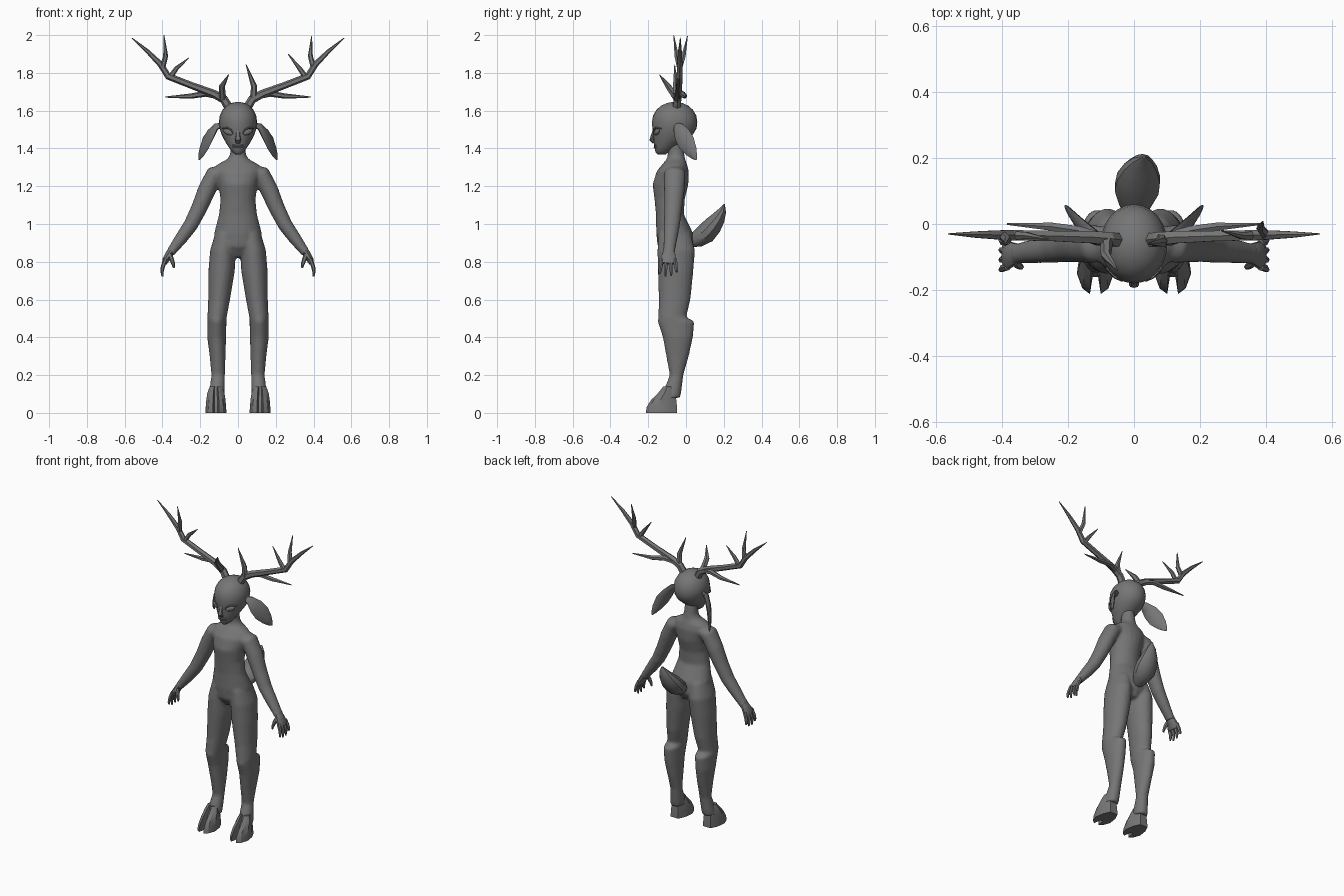
import bpy, bmesh, math
from mathutils import Vector, Matrix

grey = bpy.data.materials.new("warm_grey")
grey.diffuse_color = (0.18, 0.18, 0.18, 1)


def skin(bm, rings):
    """Join rings of points into a closed tube."""
    vs = [[bm.verts.new(p) for p in r] for r in rings]
    n = len(vs[0])
    for a, b in zip(vs, vs[1:]):
        for i in range(n):
            bm.faces.new((a[i], a[(i + 1) % n], b[(i + 1) % n], b[i]))
    bm.faces.new(vs[0][::-1])
    bm.faces.new(vs[-1])


def stack(bm, rows, sides=20):
    """Horizontal ellipses: z, x, y, half width, half depth."""
    skin(bm, [[(x + rx * math.cos(t), y + ry * math.sin(t), z)
               for t in [2 * math.pi * i / sides for i in range(sides)]]
              for z, x, y, rx, ry in rows])


def sweep(bm, rows, sides=10, axis=(0, 1, 0)):
    """Ellipses across a path: x, y, z, thickness radius, radius along axis."""
    pts = [Vector(r[:3]) for r in rows]
    rings = []
    for i, (p, r) in enumerate(zip(pts, rows)):
        t = (pts[min(i + 1, len(pts) - 1)] - pts[max(i - 1, 0)]).normalized()
        b = Vector(axis)
        b = (b - t * b.dot(t)).normalized()
        a = b.cross(t)
        rings.append([p + a * r[3] * math.cos(2 * math.pi * k / sides)
                      + b * r[4] * math.sin(2 * math.pi * k / sides) for k in range(sides)])
    skin(bm, rings)


def finish(name, bm, mirror=False, angle=40):
    bmesh.ops.recalc_face_normals(bm, faces=bm.faces[:])
    me = bpy.data.meshes.new(name)
    if mirror:
        g = bmesh.ops.duplicate(bm, geom=bm.verts[:] + bm.edges[:] + bm.faces[:])["geom"]
        bmesh.ops.scale(bm, vec=(-1, 1, 1), verts=[v for v in g if isinstance(v, bmesh.types.BMVert)])
        bmesh.ops.reverse_faces(bm, faces=[f for f in g if isinstance(f, bmesh.types.BMFace)])
    bm.to_mesh(me)
    bm.free()
    me.materials.append(grey)
    ob = bpy.data.objects.new(name, me)
    bpy.context.collection.objects.link(ob)
    bpy.ops.object.select_all(action='DESELECT')
    bpy.context.view_layer.objects.active = ob
    ob.select_set(True)
    bpy.ops.object.shade_smooth_by_angle(angle=math.radians(angle))
    return ob


# body: torso, limbs fused into one smooth surface
bm = bmesh.new()
arm = [(.06, -.06, 1.285, .035, .05), (.125, -.06, 1.262, .048, .058), (.165, -.062, 1.18, .048, .055),
       (.205, -.068, 1.085, .043, .048), (.25, -.075, .995, .039, .043), (.30, -.082, .925, .034, .037),
       (.345, -.088, .865, .026, .032), (.36, -.09, .845, .024, .034)]
leg = [(.95, .066, -.06, .055, .085), (.86, .08, -.052, .068, .1), (.75, .087, -.055, .07, .094),
       (.6, .1, -.06, .058, .084), (.505, .111, -.073, .051, .074), (.485, .112, -.053, .051, .098),
       (.4, .113, -.043, .05, .08), (.3, .108, -.045, .042, .06), (.2, .105, -.05, .036, .036),
       (.13, .11, -.068, .04, .046), (.08, .114, -.08, .042, .05)]
for s in (-1, 1):
    sweep(bm, [(s * r[0],) + r[1:] for r in arm], 16)
    stack(bm, [(r[0], s * r[1]) + r[2:] for r in leg])
stack(bm, [(.825, 0, -.05, .05, .06), (.88, 0, -.053, .115, .097), (.95, 0, -.06, .127, .098),
           (1.05, 0, -.085, .101, .074), (1.13, 0, -.087, .093, .08), (1.21, 0, -.082, .104, .095),
           (1.28, 0, -.07, .125, .085), (1.315, 0, -.06, .11, .066), (1.345, 0, -.053, .055, .048),
           (1.37, 0, -.053, .042, .044), (1.44, 0, -.06, .038, .042)])
body = finish("body", bm)
m = body.modifiers.new("fuse", 'REMESH')
m.mode, m.voxel_size, m.use_smooth_shade = 'VOXEL', .009, True
m = body.modifiers.new("soften", 'SMOOTH')
m.factor, m.iterations = .5, 5

# hands: palm, four fingers and a thumb
bm = bmesh.new()
sweep(bm, [(.345, -.088, .87, .02, .026), (.362, -.09, .845, .02, .034),
           (.382, -.094, .81, .018, .044), (.39, -.095, .79, .013, .042)], 10)
for k, tip in enumerate((.735, .722, .725, .745)):
    y = -.13 + .024 * k
    d = -.01 + .007 * k
    sweep(bm, [(.383, y, .815, .011, .011), (.398, y + d * .4, .775, .011, .011),
               (.402, y + d * .8, .75, .009, .009), (.4, y + d, tip, .005, .005)], 6)
sweep(bm, [(.362, -.115, .84, .013, .013), (.35, -.125, .81, .012, .012),
           (.342, -.13, .785, .009, .009), (.34, -.13, .768, .005, .005)], 6)
finish("hands", bm, True)

# cloven hooves: notched outline tapering to the ankle
bm = bmesh.new()
half = [(.008, -.16), (.016, -.212), (.038, -.195), (.054, -.15), (.046, -.09), (.026, -.047)]
plan = half + [(-x, y) for x, y in half[::-1]]
skin(bm, [[(.117 + x * sx, -.07 + (y + .07) * sy, z) for x, y in plan]
          for z, sx, sy in ((0, 1.04, 1), (.03, 1, .98), (.07, .94, .8), (.105, .84, .55), (.14, .6, .35))])
finish("hooves", bm, True, 30)

# head
bm = bmesh.new()
stack(bm, [(1.367, 0, -.13, .012, .02), (1.38, 0, -.125, .03, .036), (1.405, 0, -.112, .048, .055),
           (1.435, 0, -.09, .067, .08), (1.47, 0, -.07, .086, .104), (1.505, 0, -.061, .097, .117),
           (1.54, 0, -.06, .101, .12), (1.575, 0, -.06, .096, .114), (1.605, 0, -.06, .081, .096),
           (1.627, 0, -.06, .06, .071), (1.641, 0, -.06, .033, .039), (1.646, 0, -.06, .008, .01)], 24)
finish("head", bm, angle=60)

# nose and lips
bm = bmesh.new()
sweep(bm, [(0, -.168, 1.5, .006, .01), (0, -.177, 1.465, .01, .012),
           (0, -.183, 1.447, .011, .016), (0, -.168, 1.43, .008, .012)], 8, (1, 0, 0))
for z in (1.404, 1.413):
    sweep(bm, [(x, -.166 + 9 * x * x, z + abs(x) * .12, .005, .005)
               for x in (-.028, -.014, 0, .014, .028)], 6, (0, 0, 1))
finish("nose_and_lips", bm)

# almond eyes with upper lids
bm = bmesh.new()
spin = Matrix.Rotation(math.radians(28), 4, 'Z') @ Matrix.Rotation(math.radians(-20), 4, 'Y')
bmesh.ops.create_uvsphere(bm, u_segments=12, v_segments=8, radius=1,
                          matrix=Matrix.Translation((.053, -.155, 1.487)) @ spin @ Matrix.Diagonal((.03, .01, .015, 1)))
sweep(bm, [(.024, -.168, 1.478, .003, .003), (.037, -.17, 1.5, .005, .005),
           (.058, -.16, 1.51, .005, .005), (.084, -.132, 1.505, .003, .003)], 6, (0, 0, 1))
finish("eyes", bm, True)

# drooping leaf ears
bm = bmesh.new()
sweep(bm, [(.085, -.05, 1.525, .012, .014), (.115, -.042, 1.515, .014, .028), (.145, -.022, 1.475, .013, .046),
           (.17, .002, 1.43, .011, .05), (.19, .028, 1.385, .009, .035), (.202, .045, 1.355, .006, .018),
           (.207, .054, 1.34, .003, .004)], 8, (.45, .85, .1))
finish("ears", bm, True)

# antlers: tapering faceted beams with pointed tines
for s, side, brow, inner, spur in ((-1, "left", (.05, -.14, 1.79), (.392, -.065, 2.0), (.26, -.045, 1.88)),
                                   (1, "right", (.042, -.06, 1.845), (.39, .008, 1.995), (.265, -.02, 1.9))):
    bm = bmesh.new()

    def tine(*pts):
        sweep(bm, [(s * x, y, z, r, r) for x, y, z, r in pts], 6)

    tine((.045, -.05, 1.61, .024), (.075, -.045, 1.66, .023), (.13, -.04, 1.69, .021),
         (.25, -.036, 1.735, .018), (.37, -.034, 1.782, .018), (.41, -.033, 1.845, .016),
         (.48, -.032, 1.915, .011), (.562, -.03, 1.985, .002))
    bx, by, bz = brow
    tine((.082, -.047, 1.66, .02), (.085, (by - .05) / 2, 1.73, .016), (bx, by, bz, .002))
    tine((.4, -.034, 1.825, .015), (.383, (inner[1] - .034) / 2, 1.89, .013), inner + (.002,))
    tine((.36, -.035, 1.775, .015), (.325, -.035, 1.825, .012), spur + (.002,))
    tine((.1, -.04, 1.675, .016), (.17, -.02, 1.69, .016), (.25, -.008, 1.677, .014), (.385, 0, 1.672, .003))
    finish("antler_" + side, bm, angle=25)

# bushy upturned tail
bm = bmesh.new()
sweep(bm, [(0, .02, .9, .025, .025), (.003, .06, .92, .045, .05), (.008, .105, .95, .054, .07),
           (.014, .14, .99, .05, .068), (.02, .17, 1.03, .038, .052), (.026, .192, 1.07, .022, .03),
           (.03, .203, 1.105, .003, .005)], 10, (1, 0, 0))
finish("tail", bm, angle=35)
